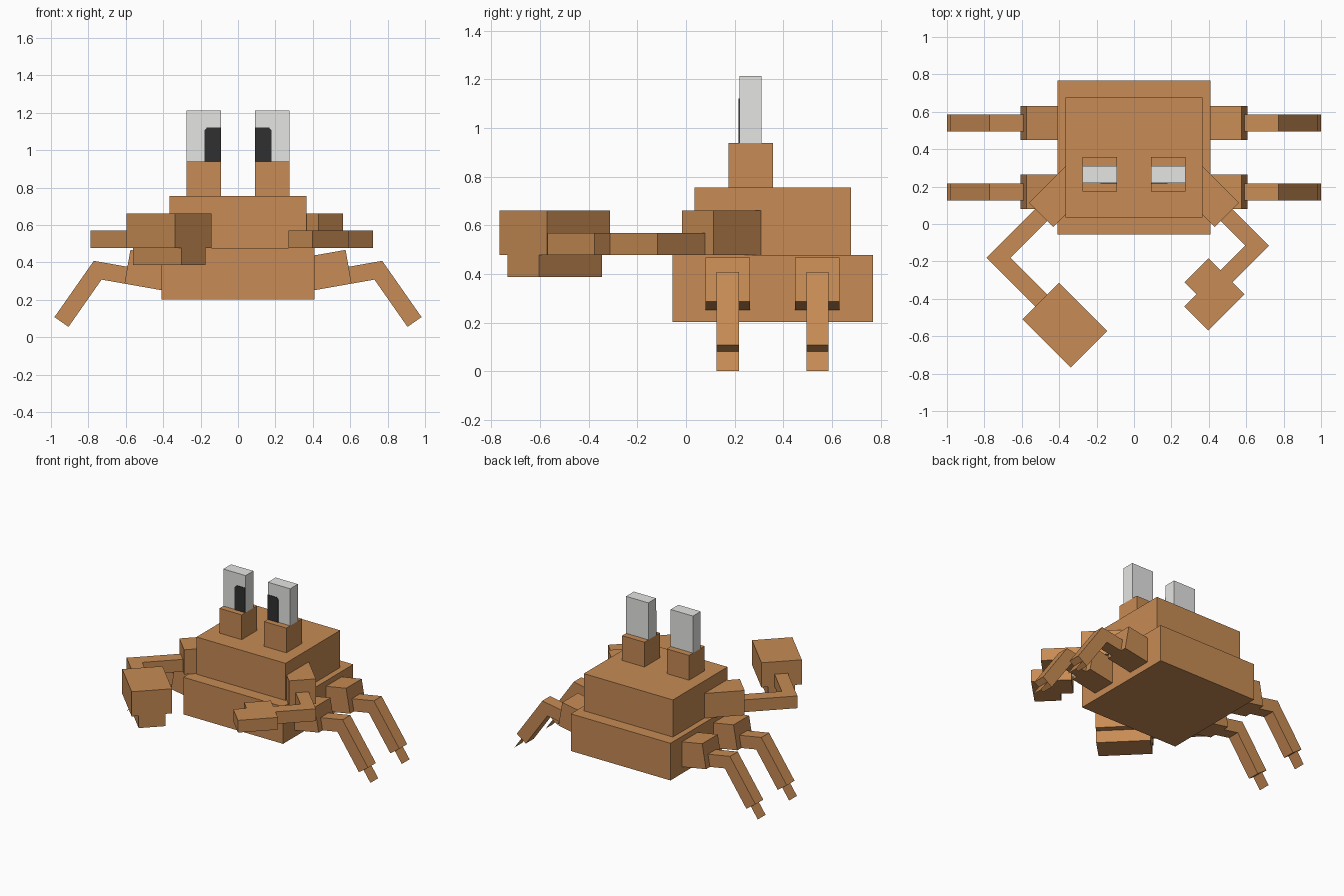
import bpy, bmesh, math
from mathutils import Matrix, Vector

if "Cube" in bpy.data.objects:
    bpy.data.objects.remove(bpy.data.objects["Cube"], do_unlink=True)

U = 0.0917  # block unit shared by all parts


def material(name, rgb):
    m = bpy.data.materials.new(name)
    m.use_nodes = True
    m.diffuse_color = (*rgb, 1)
    bsdf = m.node_tree.nodes["Principled BSDF"]
    bsdf.inputs["Base Color"].default_value = (*rgb, 1)
    bsdf.inputs["Roughness"].default_value = 0.8
    return m


SHELL = material("shell_brown", (0.57, 0.258, 0.089))
WHITE = material("eye_white", (0.78, 0.78, 0.77))
BLACK = material("pupil_black", (0.03, 0.03, 0.03))


def finish(name, bm, mat):
    bmesh.ops.recalc_face_normals(bm, faces=bm.faces)
    me = bpy.data.meshes.new(name)
    bm.to_mesh(me)
    bm.free()
    me.materials.append(mat)
    ob = bpy.data.objects.new(name, me)
    bpy.context.collection.objects.link(ob)
    return ob


def box(name, xr, yr, zr, mat=SHELL, frame=Matrix()):
    """Box spanning three ranges, placed by a frame matrix."""
    bm = bmesh.new()
    bmesh.ops.create_cube(bm, size=1)
    for v in bm.verts:
        local = [r[0] + (c + 0.5) * (r[1] - r[0]) for r, c in zip((xr, yr, zr), v.co)]
        v.co = frame @ Vector(local)
    return finish(name, bm, mat)


def tilt(x, z, degrees, side):
    """Frame at a joint, tilted in the xz plane and mirrored for the right side."""
    return (Matrix.Diagonal((side, 1, 1, 1)) @ Matrix.Translation((x, 0, z))
            @ Matrix.Rotation(math.radians(-degrees), 4, 'Y'))


# Body: two stacked blocks
box("lower_body", (-0.41, 0.41), (-0.056, 0.768), (0.202, 0.478))
box("upper_body", (-0.366, 0.366), (0.035, 0.677), (0.478, 0.754))

for side, label in ((1, "left"), (-1, "right")):
    mirror = Matrix.Diagonal((side, 1, 1, 1))

    # Eye stalk, eye and pupil plate
    box(label + "_eye_stalk", (U, 3 * U), (0.175, 0.357), (0.754, 0.938), SHELL, mirror)
    box(label + "_eye", (U, 3 * U), (0.22, 0.311), (0.938, 1.213), WHITE, mirror)
    outline = [(U, 0.938), (0.179, 0.938), (0.179, 1.106), (0.166, 1.121), (U, 1.121)]
    bm = bmesh.new()
    face = bm.faces.new([bm.verts.new((side * x, 0.216, z)) for x, z in outline])
    back = bmesh.ops.extrude_face_region(bm, geom=[face])["geom"]
    bmesh.ops.translate(bm, vec=(0, 0.004, 0),
                        verts=[g for g in back if isinstance(g, bmesh.types.BMVert)])
    finish(label + "_pupil", bm, BLACK)

    # Legs: thick thigh, thin calf, sloping shin and a flat toe
    for row, yc in (("front", 0.172), ("back", 0.54)):
        name = f"{label}_{row}_"
        thin = (yc - U / 2, yc + U / 2)
        hip = tilt(0.607, 0.286, 10, side)
        knee = tilt(0.771, 0.408, -55, side)
        box(name + "thigh", (-3 * U, 0), (yc - U, yc + U), (0, 2 * U), SHELL, hip)
        box(name + "calf", (0, 2 * U), thin, (0, U), SHELL, hip)
        box(name + "shin", (0, 4 * U), thin, (-U, 0), SHELL, knee)
        bm = bmesh.new()
        toe = [(4 * U, thin[0]), (4 * U + 0.099, thin[0]),
               (4 * U + 0.099, thin[1]), (4 * U, thin[1])]
        bm.faces.new([bm.verts.new(knee @ Vector((l, y, -U / 2))) for l, y in toe])
        ob = finish(name + "toe", bm, SHELL)
        if ob.data.polygons[0].normal.z < 0:
            ob.data.flip_normals()

# Arms lie on axes turned 45 degrees about z
diag = Matrix.Rotation(math.radians(45), 4, 'Z')
FULL, FLAT, JAW = (0.478, 0.661), (0.478, 0.569), (0.387, 0.478)
arm_parts = (
    # Right arm with the large claw
    ("right_upper_arm", (-0.317, -0.042), (0.293, 0.477), FULL),
    ("right_forearm", (-0.686, -0.317), (0.339, 0.430), FLAT),
    ("right_wrist", (-0.686, -0.595), (0.062, 0.430), FLAT),
    ("right_claw_top", (-0.781, -0.505), (-0.304, 0.062), FULL),
    ("right_claw_jaw", (-0.733, -0.550), (-0.304, 0.062), JAW),
    # Left arm with the small flat claw
    ("left_upper_arm", (0.293, 0.477), (-0.317, -0.042), FULL),
    ("left_forearm", (0.339, 0.428), (-0.593, -0.317), FLAT),
    ("left_wrist", (0.152, 0.428), (-0.593, -0.502), FLAT),
    ("left_claw", (-0.121, 0.152), (-0.683, -0.502), FLAT),
    ("left_claw_finger", (-0.030, 0.152), (-0.502, -0.411), FLAT),
)
for name, s, t, z in arm_parts:
    box(name, s, t, z, SHELL, diag)
